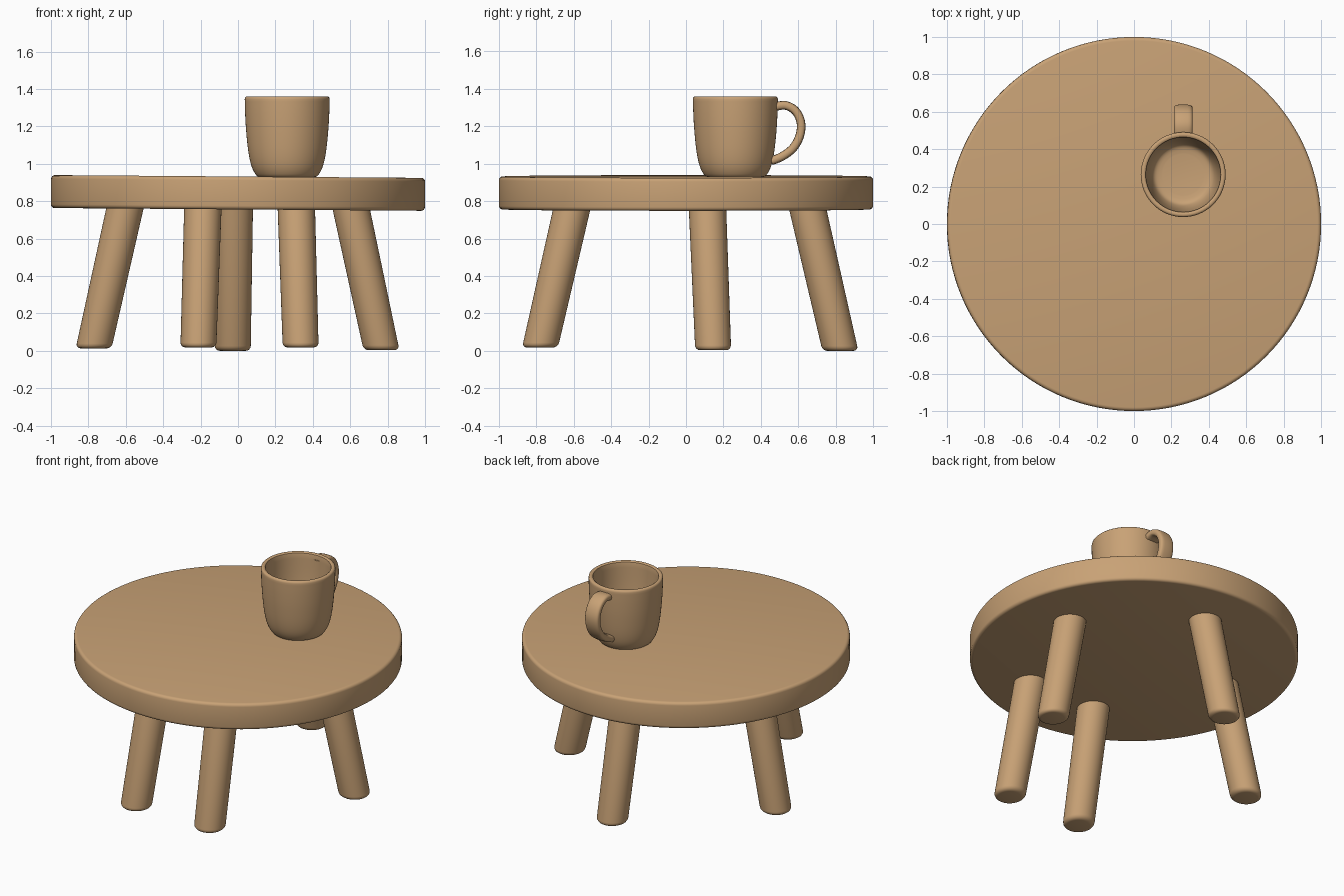
import bpy, bmesh, math
from mathutils import Vector

if "Cube" in bpy.data.objects:
    bpy.data.objects.remove(bpy.data.objects["Cube"])

wood = bpy.data.materials.new("warm tan")
wood.diffuse_color = (0.58, 0.36, 0.18, 1)
wood.use_nodes = True
wood.node_tree.nodes["Principled BSDF"].inputs["Base Color"].default_value = wood.diffuse_color


def finish(name, bm, angle=40):
    bmesh.ops.recalc_face_normals(bm, faces=bm.faces)
    mesh = bpy.data.meshes.new(name)
    bm.to_mesh(mesh)
    bm.free()
    mesh.materials.append(wood)
    ob = bpy.data.objects.new(name, mesh)
    bpy.context.collection.objects.link(ob)
    bpy.ops.object.select_all(action='DESELECT')
    ob.select_set(True)
    bpy.context.view_layer.objects.active = ob
    bpy.ops.object.shade_smooth_by_angle(angle=math.radians(angle))
    return ob


def skin(name, rings):
    """Join closed rings of points with quads and cap both ends."""
    bm = bmesh.new()
    loops = [[bm.verts.new(p) for p in ring] for ring in rings]
    n = len(loops[0])
    for a, b in zip(loops, loops[1:]):
        for i in range(n):
            j = (i + 1) % n
            bm.faces.new((a[i], a[j], b[j], b[i]))
    bm.faces.new(loops[0])
    bm.faces.new(loops[-1])
    return finish(name, bm)


def circle(x, y, z, r, n):
    return [(x + r * math.cos(2 * math.pi * i / n),
             y + r * math.sin(2 * math.pi * i / n), z) for i in range(n)]


def round_corner(r, z, b, a0, steps=4):
    """Quarter arc in (radius, height) around the corner centre (r, z)."""
    return [(r + b * math.cos(math.radians(a0 + 90 * k / steps)),
             z + b * math.sin(math.radians(a0 + 90 * k / steps)))
            for k in range(steps + 1)]


def smooth_path(pts, steps=6):
    """Catmull-Rom curve through the points."""
    p = [pts[0]] + pts + [pts[-1]]
    out = []
    for i in range(1, len(p) - 2):
        a, b, c, d = (Vector(q) for q in p[i - 1:i + 3])
        for k in range(steps):
            t = k / steps
            out.append(0.5 * (2 * b + (c - a) * t + (2 * a - 5 * b + 4 * c - d) * t * t
                              + (3 * b - a - 3 * c + d) * t ** 3))
    return out + [Vector(pts[-1])]


# table top: round slab with softened edges, very slightly tilted
profile = round_corner(0.98, -0.068, 0.02, -90) + round_corner(0.98, 0.068, 0.02, 0)
top = skin("table_top", [circle(0, 0, z, r, 128) for r, z in profile])
top.location.z = 0.844
top.rotation_euler.y = 0.0075

# five splayed legs: foot x, y, z and head x, y
legs = {
    "left_leg": (-0.772, 0.145, 0.013, -0.605, 0.115),
    "front_left_leg": (-0.212, -0.78, 0.018, -0.188, -0.61),
    "front_right_leg": (0.335, -0.78, 0.018, 0.312, -0.61),
    "right_leg": (0.767, 0.145, 0.004, 0.605, 0.115),
    "back_leg": (-0.028, 0.825, 0.0, -0.02, 0.65),
}
for name, (fx, fy, fz, hx, hy) in legs.items():
    prof = round_corner(0.07, fz + 0.026, 0.026, -90) + [(0.1, 0.77)]
    rings = []
    for r, z in prof:
        t = (z - fz) / (0.76 - fz)
        rings.append(circle(fx + (hx - fx) * t, fy + (hy - fy) * t, z, r, 40))
    skin(name, rings)

# mug: outer wall, rounded rim, inner wall and floor
CX, CY = 0.263, 0.264
outer = smooth_path([(0.145, 0.929), (0.165, 0.938), (0.19, 0.985), (0.207, 1.06),
                     (0.219, 1.17), (0.225, 1.27), (0.227, 1.345)], 4)
rim = [(0.225, 1.354), (0.219, 1.359), (0.208, 1.359), (0.201, 1.354)]
inner = smooth_path([(0.199, 1.345), (0.195, 1.2), (0.185, 1.08), (0.17, 1.01),
                     (0.15, 0.978), (0.11, 0.968)], 4)
skin("mug_body", [circle(CX, CY, z, r, 64) for r, z in
                  [tuple(v) for v in outer] + rim + [tuple(v) for v in inner]])

# mug handle: rounded strap swept along a path in the y-z plane
path = smooth_path([(0.465, 1.302), (0.53, 1.312), (0.585, 1.282), (0.614, 1.22),
                    (0.608, 1.15), (0.573, 1.085), (0.515, 1.04), (0.455, 1.015)])
rings = []
for i, p in enumerate(path):
    tan = (path[min(i + 1, len(path) - 1)] - path[max(i - 1, 0)]).normalized()
    nrm = Vector((-tan.y, tan.x))
    ring = []
    for k in range(20):
        c, s = math.cos(2 * math.pi * k / 20), math.sin(2 * math.pi * k / 20)
        w = 0.05 * math.copysign(abs(c) ** 0.6, c)
        q = p + nrm * 0.023 * math.copysign(abs(s) ** 0.6, s)
        ring.append((CX + w, q.x, q.y))
    rings.append(ring)
skin("mug_handle", rings)
